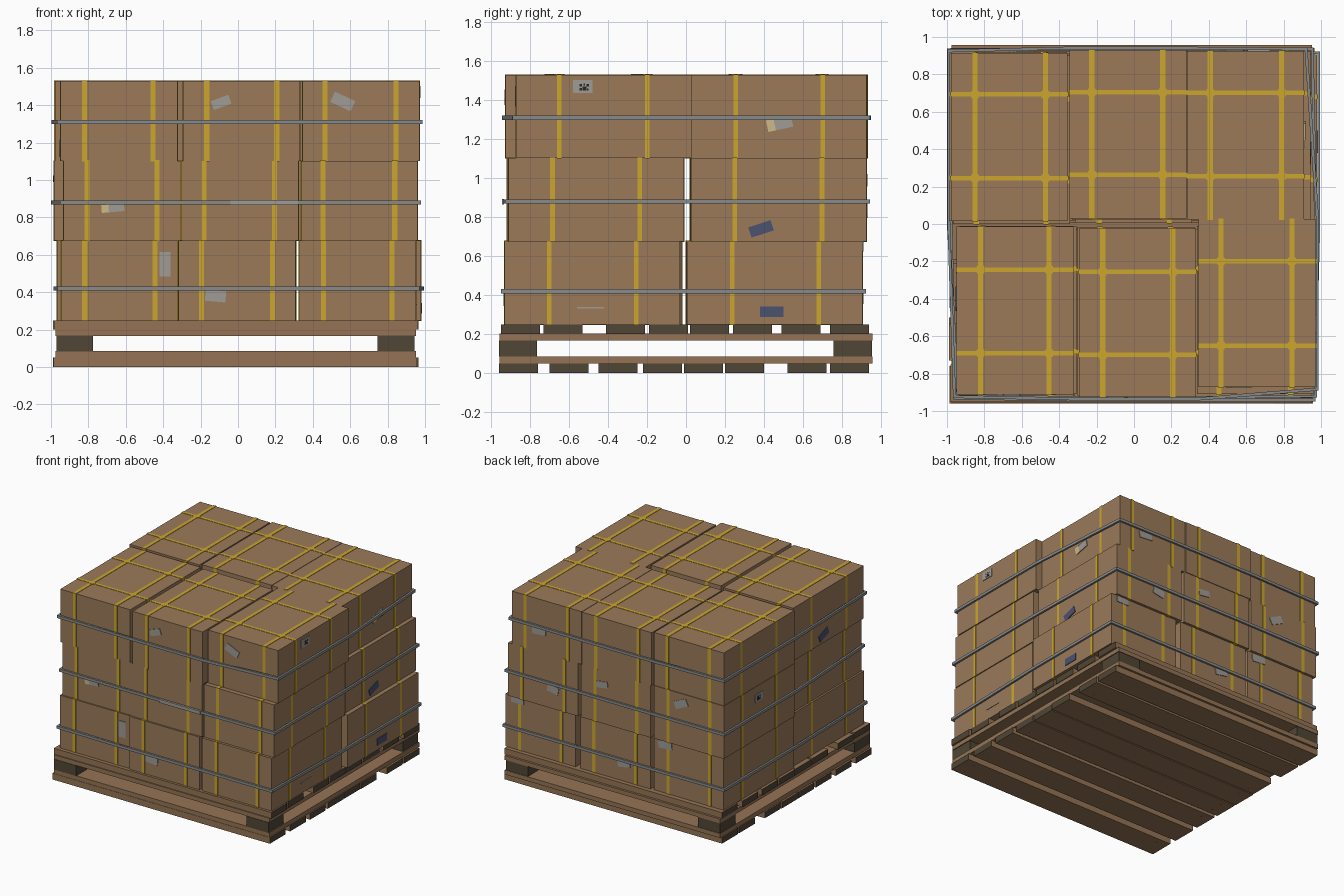
import bpy, bmesh, math, random
from mathutils import Matrix, Vector

if "Cube" in bpy.data.objects:
    bpy.data.objects.remove(bpy.data.objects["Cube"])

random.seed(4)

def mat(name, r, g, b):
    m = bpy.data.materials.new(name)
    m.diffuse_color = (r, g, b, 1)
    m.use_nodes = True
    m.node_tree.nodes["Principled BSDF"].inputs["Base Color"].default_value = m.diffuse_color
    return m

CARD = mat("cardboard", 0.325, 0.195, 0.102)
WOOD = mat("pallet wood", 0.30, 0.175, 0.09)
DARK = mat("dark end grain", 0.08, 0.061, 0.036)
TAPE = mat("yellow tape", 0.60, 0.38, 0.026)
STRAP = mat("grey strap", 0.25, 0.26, 0.26)
PAPER = mat("grey label", 0.35, 0.33, 0.30)
BLUE = mat("blue label", 0.068, 0.085, 0.16)
CREAM = mat("cream label", 0.62, 0.48, 0.24)
INK = mat("black print", 0.02, 0.02, 0.02)

def cuboid(bm, c, s, rot=None):
    """Add a box with centre c and size s; returns its faces."""
    m = Matrix.Translation(c) @ (rot or Matrix()) @ Matrix.Diagonal((*s, 1))
    vs = bmesh.ops.create_cube(bm, size=1, matrix=m)["verts"]
    return {f for v in vs for f in v.link_faces}

def finish(name, bm, *mats):
    me = bpy.data.meshes.new(name)
    bm.normal_update()
    bm.to_mesh(me)
    bm.free()
    for m in mats:
        me.materials.append(m)
    ob = bpy.data.objects.new(name, me)
    bpy.context.collection.objects.link(ob)
    return ob

# ---------------------------------------------------------------- pallet
LOWER = [-0.86, -0.60, -0.35, -0.12, 0.09, 0.30, 0.62, 0.84]
UPPER = [-0.85, -0.63, -0.31, -0.09, 0.12, 0.34, 0.59, 0.84]
for label, ys, z in (("lower_board", LOWER, 0.025), ("upper_board", UPPER, 0.225)):
    for i, y in enumerate(ys):
        bm = bmesh.new()
        x = random.uniform(-0.018, -0.006)
        cuboid(bm, (x, y, z), (1.945, 0.2, 0.05))
        bm.normal_update()
        for f in bm.faces:                      # dark sawn ends
            f.material_index = int(abs(f.normal.x) > 0.5)
        finish(f"{label}_{i + 1}", bm, WOOD, DARK)

for label, z in (("lower_sheet", 0.0675), ("upper_sheet", 0.185)):
    bm = bmesh.new()
    cuboid(bm, (-0.012, 0, z), (1.925, 1.915, 0.035))
    finish(label, bm, WOOD)

bm = bmesh.new()
for x in (-0.873, 0.845):
    for y in (-0.862, 0.855):
        cuboid(bm, (x, y, 0.126), (0.197, 0.197, 0.084))
finish("corner_blocks", bm, DARK)

# nail heads under the lower boards
bm = bmesh.new()
for y in LOWER:
    for x in (-0.9, 0.87):
        for d in (-0.05, 0.05):
            bmesh.ops.create_cone(bm, cap_ends=True, segments=6, radius1=0.009, radius2=0.009,
                                  depth=0.004, matrix=Matrix.Translation((x, y + d, 0.002)))
finish("nail_heads", bm, DARK)

# ---------------------------------------------------------------- cartons
W, L, H, Z0 = 0.625, 0.90, 0.4265, 0.25
# centres per layer, bottom first: front row then back row, left to right
LAYERS = [
    [(-0.635, -0.47), (-0.005, -0.48), (0.64, -0.48), (-0.655, 0.45), (-0.003, 0.455), (0.665, 0.455)],
    [(-0.62, -0.46), (0.01, -0.467), (0.648, -0.46), (-0.67, 0.47), (-0.02, 0.475), (0.63, 0.475)],
    [(-0.637, -0.4625), (0.018, -0.475), (0.657, -0.4225), (-0.667, 0.465), (-0.032, 0.48), (0.597, 0.475)],
]

for k, layer in enumerate(LAYERS):
    zc = Z0 + (k + 0.5) * H
    for n, (x, y) in enumerate(layer):
        bm = bmesh.new()
        cuboid(bm, (x, y, zc), (W, L, H))
        finish(f"carton_{k + 1}_{n + 1}", bm, CARD)
        # tape bands wrapped both ways, barely proud of the carton
        bm = bmesh.new()
        j = lambda: random.uniform(-0.006, 0.006)
        xs = [x - 0.188 + j(), x + 0.188 + j()]
        ys = [y - 0.222 + j(), y + 0.222 + j()]
        for tx in xs:
            cuboid(bm, (tx, y, zc), (0.028, L + 0.006, H + 0.006))
        for ty in ys:
            cuboid(bm, (x, ty, zc), (W + 0.006, 0.024, H + 0.005))
        if k == 2:                              # wider patches where bands cross
            for tx in xs:
                for ty in ys:
                    bmesh.ops.create_cone(bm, cap_ends=True, segments=8, radius1=0.027, radius2=0.027,
                                          depth=0.004, matrix=Matrix.Translation((tx, ty, Z0 + 3 * H + 0.002)))
        finish(f"tape_{k + 1}_{n + 1}", bm, TAPE)

# ---------------------------------------------------------------- straps
def hull(pts):
    """Convex outline of (x, y, sign x, sign y) corners, anticlockwise."""
    pts = sorted(pts)
    def half(seq):
        h = []
        for p in seq:
            while len(h) > 1 and ((h[-1][0] - h[-2][0]) * (p[1] - h[-2][1])
                                  - (h[-1][1] - h[-2][1]) * (p[0] - h[-2][0])) <= 1e-9:
                h.pop()
            h.append(p)
        return h[:-1]
    return half(pts) + half(pts[::-1])

for k, z in enumerate((0.42, 0.88, 1.31)):
    ring = hull([(x + sx * W / 2, y + sy * L / 2, sx, sy)
                 for x, y in LAYERS[k] for sx in (-1, 1) for sy in (-1, 1)])
    bm = bmesh.new()
    # four corners of the strap section at each bend
    sec = [[bm.verts.new((x + sx * t, y + sy * t, z + dz))
            for t, dz in ((0.003, -0.011), (0.018, -0.011), (0.018, 0.011), (0.003, 0.011))]
           for x, y, sx, sy in ring]
    for a, b in zip(sec, sec[1:] + sec[:1]):
        for i in range(4):
            bm.faces.new((a[i], b[i], b[i - 3], a[i - 3]))
    bmesh.ops.recalc_face_normals(bm, faces=bm.faces)
    finish(f"strap_{k + 1}", bm, STRAP)

bm = bmesh.new()
cuboid(bm, (0.14, -0.938, 0.88), (0.36, 0.01, 0.028))
finish("strap_joint", bm, PAPER)

# ---------------------------------------------------------------- labels
def label(side, u, z, w, h, tilt, m, code=False):
    """Thin plate on the outer face of whichever carton is at position u, height z."""
    layer = LAYERS[min(2, int((z - Z0) / H))]
    ax = 0 if side in ("left", "right") else 1
    sg = -1 if side in ("left", "front") else 1
    row = [c for c in layer if (c[ax] > 0.3) == (sg > 0) and (ax == 1 or abs(c[0]) > 0.3)
           and c[ax] * sg > 0.3]
    c = min(row, key=lambda c: abs(c[1 - ax] - u))
    d = c[ax] + sg * (W, L)[ax] / 2
    rot = Matrix.Rotation(math.radians(tilt), 4, "X" if ax == 0 else "Y")
    def plate(bm, du, dz, w, h, t):
        off = rot @ (Vector((0, du, dz)) if ax == 0 else Vector((du, 0, dz)))
        pos = Vector((d, u, z) if ax == 0 else (u, d, z)) + off
        return cuboid(bm, pos, (t, w, h) if ax == 0 else (w, t, h), rot)
    bm = bmesh.new()
    plate(bm, 0, 0, w, h, 0.01)
    if code:                                    # printed block of squares
        for du, dz, s in ((0.01, -0.01, 0.02), (-0.01, -0.014, 0.012), (-0.01, 0.006, 0.012),
                          (0.026, 0.006, 0.012), (0.026, -0.016, 0.01), (0.008, 0.01, 0.01)):
            for f in plate(bm, du, dz, s, s, 0.013):
                f.material_index = 1
    if m is CREAM:                              # grey half over a cream one
        for f in plate(bm, 0.02, 0, w * 0.7, h, 0.013):
            f.material_index = 1
    finish(f"{side}_label", bm, m, PAPER if m is CREAM else INK)

for args in (
    ("front", -0.09, 1.415, 0.10, 0.05, -20, PAPER), ("front", 0.56, 1.42, 0.12, 0.06, 25, PAPER),
    ("front", -0.67, 0.85, 0.12, 0.042, -5, CREAM), ("front", -0.39, 0.55, 0.06, 0.13, 0, PAPER),
    ("front", -0.12, 0.38, 0.11, 0.06, 5, PAPER),
    ("right", -0.53, 1.47, 0.10, 0.065, 0, PAPER, True), ("right", 0.48, 1.28, 0.13, 0.06, 12, CREAM),
    ("right", 0.385, 0.74, 0.12, 0.055, 18, BLUE), ("right", 0.44, 0.315, 0.12, 0.055, 0, BLUE),
    ("right", -0.49, 0.335, 0.14, 0.006, 0, PAPER),
    ("back", 0.665, 1.27, 0.12, 0.05, 5, PAPER), ("back", 0.10, 0.99, 0.10, 0.05, 8, PAPER),
    ("back", 0.54, 0.835, 0.10, 0.06, -10, PAPER), ("back", 0.87, 0.65, 0.11, 0.05, 0, PAPER),
    ("back", -0.60, 1.02, 0.12, 0.06, 25, PAPER), ("back", -0.445, 0.64, 0.12, 0.06, 5, PAPER),
    ("back", -0.08, 0.39, 0.11, 0.05, 10, PAPER),
    ("left", 0.475, 1.01, 0.10, 0.06, 0, PAPER, True), ("left", -0.40, 1.17, 0.12, 0.055, -20, BLUE),
):
    label(*args)
